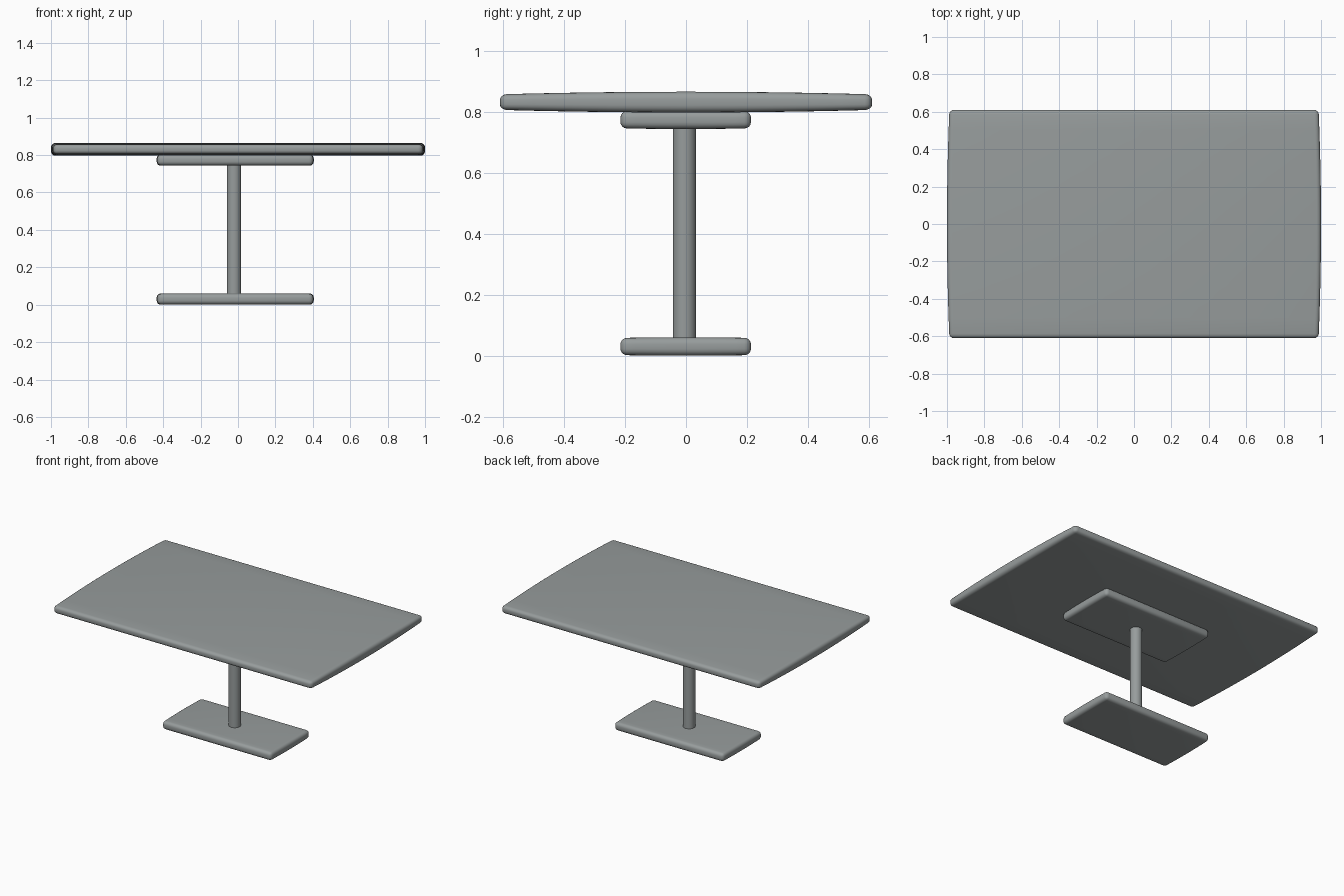
import bpy
import bmesh
from mathutils import Vector

cube = bpy.data.objects.get("Cube")
if cube:
    bpy.data.objects.remove(cube, do_unlink=True)

# Single grey material
COLOUR = (0.31, 0.335, 0.335, 1.0)
grey = bpy.data.materials.new("table grey")
grey.use_nodes = True
grey.diffuse_color = COLOUR
grey.node_tree.nodes["Principled BSDF"].inputs["Base Color"].default_value = COLOUR


def finish(obj, name):
    obj.name = name
    obj.data.materials.clear()
    obj.data.materials.append(grey)
    bpy.ops.object.select_all(action="DESELECT")
    obj.select_set(True)
    bpy.context.view_layer.objects.active = obj
    bpy.ops.object.shade_smooth_by_angle(angle=0.6)


def soft_slab(name, centre, size, radius, taper_x, taper_z):
    """Rounded slab that bulges towards the middle of its depth."""
    bm = bmesh.new()
    bmesh.ops.create_cube(bm, size=1)
    bmesh.ops.scale(bm, vec=Vector(size), verts=bm.verts)
    bmesh.ops.bevel(bm, geom=bm.edges[:], offset=radius, segments=4,
                    profile=0.5, affect="EDGES")
    half = size[1] / 2
    # Cut across the depth so the slab can curve
    cuts = 14
    for i in range(1, cuts):
        y = (2 * i / cuts - 1) * (half - radius)
        bmesh.ops.bisect_plane(bm, geom=bm.verts[:] + bm.edges[:] + bm.faces[:],
                               plane_co=(0, y, 0), plane_no=(0, 1, 0))
    for v in bm.verts:
        t = (v.co.y / half) ** 2
        v.co.x *= 1 - taper_x * t
        v.co.z *= 1 - taper_z * t
    mesh = bpy.data.meshes.new(name)
    bm.to_mesh(mesh)
    bm.free()
    obj = bpy.data.objects.new(name, mesh)
    obj.location = centre
    bpy.context.collection.objects.link(obj)
    finish(obj, name)


# Wide bowed top, and the matching plates at both ends of the post
soft_slab("tabletop", (0, 0, 0.831), (2, 1.22, 0.068), 0.024, 0.013, 0.25)
for name, z in (("top_plate", 0.773), ("base_plate", 0.03)):
    soft_slab(name, (-0.015, -0.001, z), (0.84, 0.428, 0.06), 0.022, 0.008, 0.06)

# Central post
bottom, top = 0.045, 0.76
bpy.ops.mesh.primitive_cylinder_add(vertices=32, radius=0.038, depth=top - bottom,
                                    location=(-0.021, -0.005, (bottom + top) / 2))
finish(bpy.context.object, "post")
